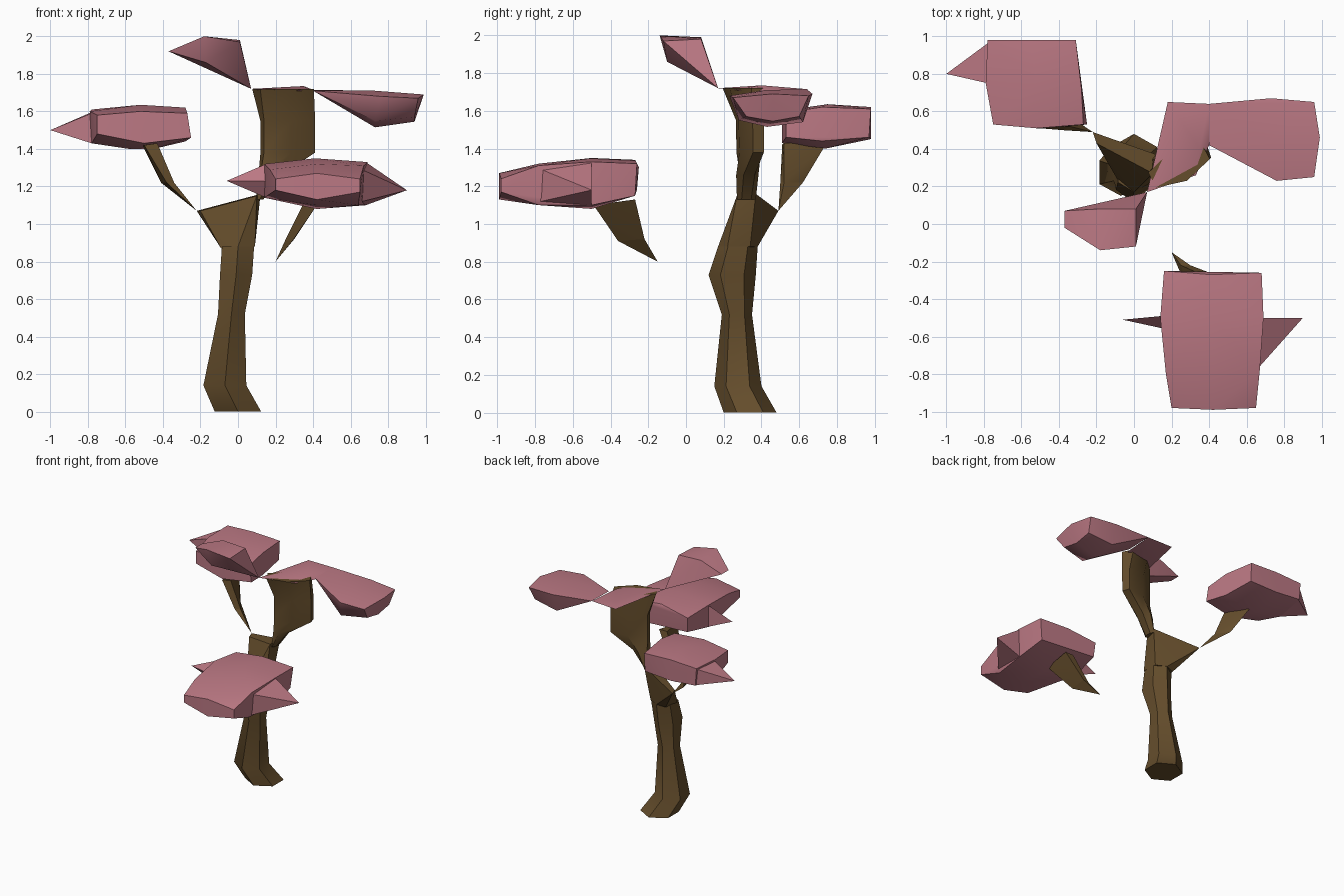
import bpy, bmesh
from math import sin, cos, radians, pi


def material(name, rgb):
    m = bpy.data.materials.new(name)
    m.diffuse_color = (*rgb, 1)
    return m


bark = material("bark", (0.13, 0.075, 0.025))
leaf = material("blossom", (0.50, 0.19, 0.23))


def finish(bm, name, mat, angle=40):
    bmesh.ops.recalc_face_normals(bm, faces=bm.faces[:])
    me = bpy.data.meshes.new(name)
    bm.to_mesh(me)
    bm.free()
    me.materials.append(mat)
    ob = bpy.data.objects.new(name, me)
    bpy.context.collection.objects.link(ob)
    bpy.ops.object.select_all(action='DESELECT')
    bpy.context.view_layer.objects.active = ob
    ob.select_set(True)
    bpy.ops.object.shade_smooth_by_angle(angle=radians(angle))
    return ob


def loft(name, rings, mat, n=6):
    # each ring: centre x, y, z, half sizes a, b, turn in degrees
    bm = bmesh.new()
    loops = []
    for x, y, z, a, b, deg in rings:
        c, s = cos(radians(deg)), sin(radians(deg))
        loop = []
        for i in range(n):
            t = 2 * pi * (i + 0.5) / n
            u, v = a * cos(t) * 1.1, b * sin(t)
            loop.append(bm.verts.new((x + c * u - s * v, y + s * u + c * v, z)))
        loops.append(loop)
    for p, q in zip(loops, loops[1:]):
        for i in range(n):
            j = (i + 1) % n
            bm.faces.new((p[i], p[j], q[j], q[i]))
    bm.faces.new(loops[0])
    bm.faces.new(loops[-1])
    return finish(bm, name, mat)


def hulls(name, mat, *groups):
    # chunky faceted solids, one convex hull per point group
    bm = bmesh.new()
    for pts in groups:
        vs = [bm.verts.new(p) for p in pts]
        r = bmesh.ops.convex_hull(bm, input=vs)
        junk = {v for v in r["geom_interior"] if isinstance(v, bmesh.types.BMVert)}
        bmesh.ops.delete(bm, geom=list(junk), context='VERTS')
    return finish(bm, name, mat)


# trunk with flared foot
loft("trunk", [(0.0, 0.34, 0, 0.13, 0.14, 0), (-0.07, 0.275, 0.14, 0.12, 0.125, 0),
               (-0.035, 0.27, 0.52, 0.075, 0.08, 0), (-0.01, 0.245, 0.73, 0.09, 0.125, 0),
               (0.0, 0.275, 0.88, 0.09, 0.105, 0)], bark)
hulls("trunk_fork", bark,
      [(-0.09, 0.24, 0.87), (-0.07, 0.36, 0.87), (0.0, 0.38, 0.88), (0.0, 0.17, 0.88),
       (0.09, 0.22, 0.88), (0.08, 0.34, 0.88), (-0.22, 0.49, 1.07), (-0.20, 0.43, 1.07),
       (0.10, 0.27, 1.15), (0.12, 0.37, 1.16)])

# upper bough widening into a fin
loft("upper_bough", [(0.115, 0.32, 1.13, 0.02, 0.05, 0), (0.17, 0.325, 1.26, 0.06, 0.06, 10),
                     (0.265, 0.34, 1.38, 0.15, 0.06, 18), (0.265, 0.34, 1.55, 0.15, 0.065, 18),
                     (0.24, 0.31, 1.72, 0.17, 0.09, 28)], bark)

# thin stems carrying the lower pads
hulls("front_stem", bark,
      [(0.20, -0.15, 0.80), (0.29, -0.36, 0.91), (0.25, -0.22, 0.91), (0.30, -0.22, 0.92)],
      [(0.29, -0.36, 0.91), (0.25, -0.22, 0.91), (0.30, -0.22, 0.92),
       (0.42, -0.49, 1.10), (0.36, -0.27, 1.13), (0.43, -0.27, 1.13)])
hulls("back_stem", bark,
      [(-0.22, 0.49, 1.07), (-0.41, 0.62, 1.22), (-0.38, 0.50, 1.22), (-0.34, 0.52, 1.22)],
      [(-0.41, 0.62, 1.22), (-0.38, 0.50, 1.22), (-0.34, 0.52, 1.22),
       (-0.51, 0.74, 1.42), (-0.50, 0.51, 1.42), (-0.43, 0.52, 1.43)])

# front right pad with two side points
hulls("front_blossom_pad", leaf,
      [(0.14, -0.50, 1.32), (0.16, -0.25, 1.30), (0.41, -0.27, 1.34), (0.68, -0.26, 1.32),
       (0.41, -0.50, 1.35), (0.69, -0.50, 1.33), (0.17, -0.80, 1.29), (0.42, -0.78, 1.32),
       (0.67, -0.78, 1.31), (0.20, -0.98, 1.24), (0.42, -0.99, 1.27), (0.65, -0.98, 1.24),
       (0.14, -0.50, 1.14), (0.17, -0.26, 1.18), (0.42, -0.50, 1.08), (0.68, -0.50, 1.10),
       (0.42, -0.78, 1.10), (0.64, -0.78, 1.10), (0.20, -0.98, 1.18), (0.42, -0.99, 1.13),
       (0.65, -0.98, 1.17), (0.66, -0.27, 1.15)],
      [(-0.06, -0.51, 1.23), (0.15, -0.49, 1.32), (0.15, -0.49, 1.14), (0.17, -0.56, 1.23)],
      [(0.90, -0.50, 1.18), (0.68, -0.50, 1.33), (0.68, -0.50, 1.10),
       (0.66, -0.77, 1.29), (0.66, -0.77, 1.12)])

# back left pad with one side point
hulls("back_blossom_pad", leaf,
      [(-0.75, 0.53, 1.58), (-0.52, 0.51, 1.60), (-0.27, 0.53, 1.59), (-0.79, 0.75, 1.60),
       (-0.52, 0.75, 1.635), (-0.28, 0.72, 1.62), (-0.78, 0.98, 1.61), (-0.55, 0.98, 1.62),
       (-0.31, 0.98, 1.61), (-0.75, 0.53, 1.48), (-0.50, 0.51, 1.43), (-0.25, 0.53, 1.46),
       (-0.78, 0.75, 1.43), (-0.58, 0.74, 1.40), (-0.45, 0.74, 1.40), (-0.28, 0.72, 1.44),
       (-0.77, 0.98, 1.47), (-0.55, 0.98, 1.45), (-0.31, 0.97, 1.46)],
      [(-1.0, 0.80, 1.50), (-0.78, 0.75, 1.59), (-0.78, 0.75, 1.43),
       (-0.77, 0.97, 1.60), (-0.77, 0.97, 1.47)])

# top left tuft tapering to the bough
hulls("top_blossom_tuft", leaf,
      [(0.07, 0.17, 1.72), (0.01, -0.12, 1.97), (0.01, 0.08, 1.98), (-0.18, -0.14, 2.0),
       (-0.19, 0.08, 1.99), (-0.37, -0.02, 1.92), (-0.37, 0.07, 1.92),
       (-0.17, -0.10, 1.86), (-0.17, 0.06, 1.84)])

# right canopy: thin sheet over the bough, then a drooping pad
hulls("right_blossom_canopy", leaf,
      [(0.07, 0.17, 1.72), (0.33, 0.26, 1.71), (0.40, 0.42, 1.70), (0.35, 0.40, 1.735),
       (0.40, 0.64, 1.715), (0.18, 0.65, 1.71), (0.18, 0.40, 1.72), (0.30, 0.52, 1.685)],
      [(0.40, 0.42, 1.71), (0.40, 0.64, 1.715), (0.73, 0.67, 1.69), (0.96, 0.65, 1.68),
       (0.99, 0.46, 1.69), (0.96, 0.25, 1.67), (0.76, 0.23, 1.68), (0.73, 0.43, 1.71),
       (0.73, 0.28, 1.55), (0.73, 0.43, 1.515), (0.73, 0.62, 1.54),
       (0.94, 0.32, 1.57), (0.94, 0.46, 1.545), (0.94, 0.60, 1.57)])
